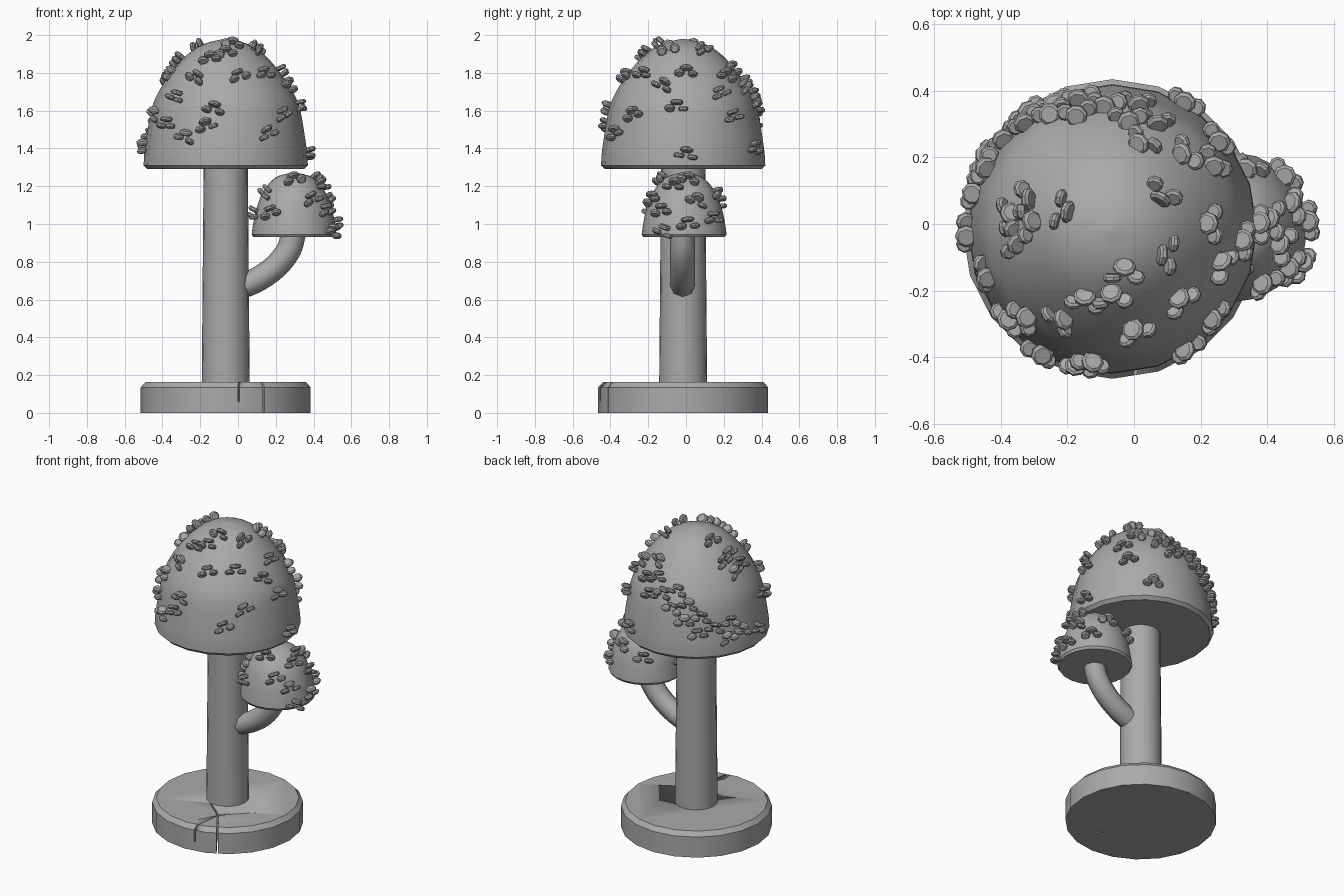
import bpy, bmesh, math, random
from mathutils import Vector, Matrix

random.seed(4)
if "Cube" in bpy.data.objects:
    bpy.data.objects.remove(bpy.data.objects["Cube"], do_unlink=True)

stone = bpy.data.materials.new("stone grey")
stone.use_nodes = True
GREY = (0.4, 0.4, 0.4, 1)
stone.diffuse_color = GREY
stone.node_tree.nodes["Principled BSDF"].inputs["Base Color"].default_value = GREY


def finish(bm, name, angle=35):
    bmesh.ops.recalc_face_normals(bm, faces=bm.faces)
    mesh = bpy.data.meshes.new(name)
    bm.to_mesh(mesh)
    bm.free()
    mesh.materials.append(stone)
    obj = bpy.data.objects.new(name, mesh)
    bpy.context.collection.objects.link(obj)
    bpy.ops.object.select_all(action='DESELECT')
    obj.select_set(True)
    bpy.context.view_layer.objects.active = obj
    bpy.ops.object.shade_smooth_by_angle(angle=math.radians(angle))
    return obj


def lathe(name, center, profile, sides, angle=35):
    """Turn (radius, height) points into a closed solid."""
    bm = bmesh.new()
    rings = []
    for r, z in profile:
        turns = [2 * math.pi * i / sides for i in range(sides)]
        rings.append([bm.verts.new((center[0] + r * math.cos(a), center[1] + r * math.sin(a), z))
                      for a in turns])
    for low, high in zip(rings, rings[1:]):
        for i in range(sides):
            j = (i + 1) % sides
            bm.faces.new((low[i], low[j], high[j], high[i]))
    bm.faces.new(rings[0])
    bm.faces.new(rings[-1])
    return finish(bm, name, angle)


def smooth_profile(points, steps=4):
    """Catmull-Rom interpolation through the points."""
    pts = [Vector(p) for p in points]
    pts = [2 * pts[0] - pts[1]] + pts + [2 * pts[-1] - pts[-2]]
    out = []
    for a, b, c, d in zip(pts, pts[1:], pts[2:], pts[3:]):
        for k in range(steps):
            t = k / steps
            out.append(0.5 * (2 * b + (c - a) * t + (2 * a - 5 * b + 4 * c - d) * t ** 2
                              + (3 * b - a - 3 * c + d) * t ** 3))
    return out + [pts[-2]]


# Round base with a bevelled top edge
AXIS = (-0.065, -0.015)
base = lathe("base", AXIS, [(0.45, 0), (0.45, 0.135), (0.425, 0.163)], 20, 25)

# Cracks carved into the front of the base
fork = Vector((0.03, -0.25))
for end, floor in [((-0.1, -0.14), 0.14), ((0.16, -0.12), 0.14), ((0, -0.48), 0.06), ((0.17, -0.46), 0)]:
    run = Vector(end) - fork
    mid = fork + run / 2
    bm = bmesh.new()
    bmesh.ops.create_cube(bm, size=1, matrix=Matrix.Translation((mid.x, mid.y, floor + 0.1))
                          @ Matrix.Rotation(math.atan2(run.y, run.x), 4, 'Z')
                          @ Matrix.Diagonal((run.length + 0.01, 0.008, 0.2, 1)))
    cutter = finish(bm, "crack_cutter")
    cutter.hide_render = True
    bpy.context.view_layer.objects.active = base
    cut = base.modifiers.new("crack", 'BOOLEAN')
    cut.operation = 'DIFFERENCE'
    cut.object = cutter
    bpy.ops.object.modifier_apply(modifier=cut.name)
    bpy.data.objects.remove(cutter, do_unlink=True)

# Main stem
lathe("main_stem", AXIS, [(0.127, 0.15), (0.117, 1.31)], 20)

# Side stem: a bent eight-sided tube
path = smooth_profile([(0.035, 0.675), (0.11, 0.71), (0.2, 0.775), (0.27, 0.865), (0.295, 0.96)], 3)
bm = bmesh.new()
rings = []
for i, p in enumerate(path):
    along = (path[min(i + 1, len(path) - 1)] - path[max(i - 1, 0)]).normalized()
    side = Vector((-along.y, 0, along.x))
    ring = []
    for k in range(8):
        a = math.tau * k / 8
        ring.append(bm.verts.new(Vector((p.x, -0.018, p.y)) + 0.066 *
                                 (side * math.cos(a) + Vector((0, 1, 0)) * math.sin(a))))
    rings.append(ring)
for a, b in zip(rings, rings[1:]):
    for k in range(8):
        bm.faces.new((a[k], a[k - 1], b[k - 1], b[k]))
bm.faces.new(rings[0])
bm.faces.new(rings[-1])
finish(bm, "side_stem", 50)

# Domed caps
big_dome = smooth_profile([(0.435, 1.31), (0.428, 1.4), (0.395, 1.6), (0.355, 1.7),
                           (0.29, 1.8), (0.2, 1.9), (0.11, 1.955), (0.01, 1.98)])
small_dome = smooth_profile([(0.225, 0.945), (0.217, 1.0), (0.2, 1.08), (0.165, 1.17),
                             (0.1, 1.245), (0.005, 1.275)])
SIDE = (0.297, -0.01)
lathe("main_cap", AXIS, [(0.415, 1.29)] + big_dome, 20)
lathe("side_cap", SIDE, [(0.215, 0.93)] + small_dome, 20)


def add_cluster(bm, center, dome, degrees, z):
    """Three small faceted shelves standing out of a dome, one above two."""
    i = min(range(1, len(dome) - 1), key=lambda n: abs(dome[n].y - z))
    slope = (dome[i + 1] - dome[i - 1]).normalized()
    a = math.radians(degrees)
    radial = Vector((math.sin(a), -math.cos(a), 0))
    across = Vector((math.cos(a), math.sin(a), 0))
    up = radial * slope.x + Vector((0, 0, slope.y))
    out = across.cross(up).normalized()
    if out.dot(radial) < 0:
        out = -out
    spot = Vector((center[0], center[1], z)) + radial * dome[i].x
    spin = Matrix.Rotation(random.uniform(-0.45, 0.45), 4, out)
    for sideways, rise, size in [(0, 0.022, 0.034), (-0.036, -0.012, 0.028), (0.036, -0.014, 0.026)]:
        u, v = spin @ across, spin @ up
        tilt = Matrix.Rotation(random.uniform(-0.4, 0.4), 3, 'X')
        place = Matrix((u, out, v)).transposed() @ tilt
        origin = spot + u * sideways + v * rise + out * 0.014
        shape = Matrix.Translation(origin) @ place.to_4x4()
        # A disc with chamfered rims
        levels = [(0.75, -0.012), (1, -0.005), (1, 0.005), (0.75, 0.012)]
        loops = [[bm.verts.new(shape @ Vector((size * r * math.cos(math.tau * k / 8),
                                               size * r * math.sin(math.tau * k / 8), h)))
                  for k in range(8)] for r, h in levels]
        for low, high in zip(loops, loops[1:]):
            for k in range(8):
                bm.faces.new((low[k - 1], low[k], high[k], high[k - 1]))
        bm.faces.new(loops[0])
        bm.faces.new(loops[-1])


# Growths on the main cap: angle from the front, height
bm = bmesh.new()
spots = [(-45, 1.67), (-30, 1.77), (-21, 1.87), (-30, 1.46), (-14, 1.52), (-9, 1.61), (13, 1.78),
         (44, 1.79), (32, 1.48), (49, 1.58), (-49, 1.53), (-88, 1.41), (72, 1.73), (85, 1.62),
         (93, 1.8), (92, 1.37), (123, 1.69), (130, 1.57), (136, 1.78), (65, 1.92), (-70, 1.58)]
spots += [(150 + 47 * n % 130, 1.4 + 0.49 * (n * 0.618 % 1)) for n in range(20)]
spots += [(125 * n, 1.9 + 0.015 * n) for n in range(4)]
for degrees, z in spots:
    add_cluster(bm, AXIS, big_dome, degrees, z)
finish(bm, "main_cap_growths", 25)

# Growths on the side cap
bm = bmesh.new()
for degrees, z in [(-35, 1.06), (30, 1.13), (55, 1.07), (70, 1.2), (95, 1.0), (62, 0.96), (110, 1.12),
                   (135, 1.03), (165, 1.15), (-60, 1.16), (-80, 1.05), (0, 1.23), (-150, 1.1), (100, 1.23)]:
    add_cluster(bm, SIDE, small_dome, degrees, z)
finish(bm, "side_cap_growths", 25)
